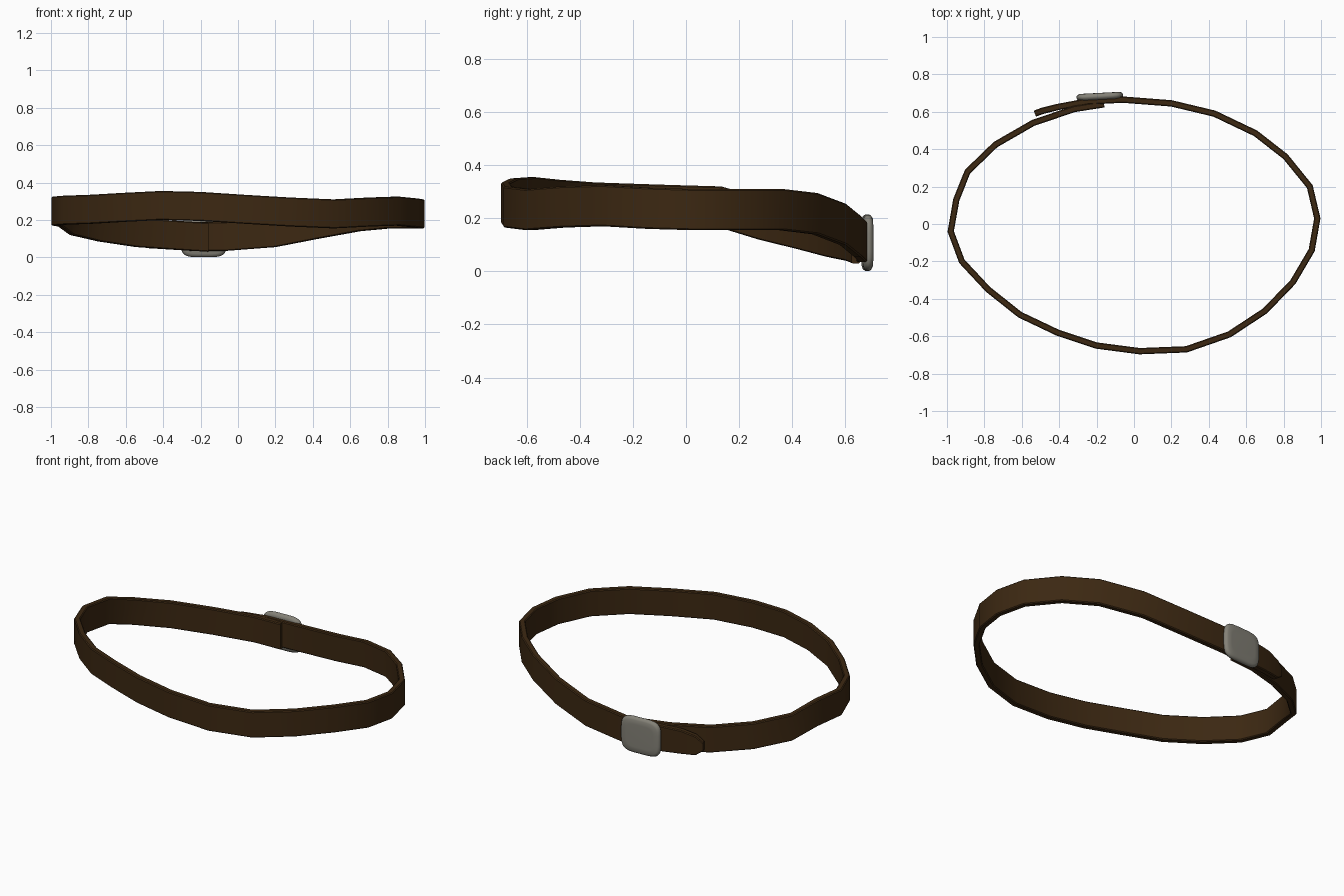
import bpy
import bmesh
import math
from mathutils import Vector, Matrix

if "Cube" in bpy.data.objects:
    bpy.data.objects.remove(bpy.data.objects["Cube"])


def make_material(name, colour, roughness):
    mat = bpy.data.materials.new(name)
    mat.use_nodes = True
    mat.diffuse_color = colour
    shader = mat.node_tree.nodes["Principled BSDF"]
    shader.inputs["Base Color"].default_value = colour
    shader.inputs["Roughness"].default_value = roughness
    return mat


def loft(name, rings, mat, angle):
    """Join equal closed rings of points into one capped solid."""
    bm = bmesh.new()
    loops = [[bm.verts.new(p) for p in ring] for ring in rings]
    for a, b in zip(loops, loops[1:]):
        for i in range(len(a)):
            j = (i + 1) % len(a)
            bm.faces.new((a[i], a[j], b[j], b[i]))
    bm.faces.new(loops[0])
    bm.faces.new(loops[-1])
    bmesh.ops.recalc_face_normals(bm, faces=bm.faces)
    mesh = bpy.data.meshes.new(name)
    bm.to_mesh(mesh)
    bm.free()
    mesh.materials.append(mat)
    obj = bpy.data.objects.new(name, mesh)
    bpy.context.collection.objects.link(obj)
    bpy.ops.object.select_all(action="DESELECT")
    obj.select_set(True)
    bpy.context.view_layer.objects.active = obj
    bpy.ops.object.shade_smooth_by_angle(angle=math.radians(angle))
    return obj


leather = make_material("dark brown leather", (0.045, 0.021, 0.006, 1), 0.7)
metal = make_material("dull grey metal", (0.23, 0.22, 0.185, 1), 0.5)

# Strap centre line: x, y and height of the lower edge, from the hidden inner
# end right around the body to the overlapping outer end
path = [
    (-.16, .64, .03), (-.32, .615, .04), (-.54, .54, .055), (-.74, .425, .085),
    (-.89, .28, .12), (-.95, .13, .165), (-.98, -.04, .17), (-.92, -.2, .175),
    (-.78, -.35, .18), (-.61, -.485, .19), (-.41, -.58, .2), (-.2, -.65, .195),
    (.03, -.68, .18), (.28, -.67, .165), (.51, -.59, .155), (.7, -.465, .165),
    (.85, -.31, .17), (.95, -.14, .16), (.98, .03, .155), (.94, .2, .155),
    (.81, .36, .155), (.65, .485, .14), (.43, .59, .1), (.2, .645, .055),
    (-.06, .665, .035), (-.25, .655, .035), (-.41, .625, .045),
    (-.49, .605, .05), (-.53, .59, .08),
]
WIDTH, HALF_THICK, CHAMFER = 0.155, 0.017, 0.005
tip_width = {len(path) - 3: 0.14, len(path) - 2: 0.115, len(path) - 1: 0.05}

rings = []
for i, (x, y, low) in enumerate(path):
    here = Vector((x, y))
    before = Vector(path[max(i - 1, 0)][:2])
    after = Vector(path[min(i + 1, len(path) - 1)][:2])
    along = (after - before).normalized()
    out = Vector((along.y, -along.x))
    high = low + tip_width.get(i, WIDTH)
    t, c = HALF_THICK, CHAMFER
    section = [(-t, low + c), (c - t, low), (t - c, low), (t, low + c),
               (t, high - c), (t - c, high), (c - t, high), (-t, high - c)]
    rings.append([(*(here + out * d), z) for d, z in section])
loft("belt_strap", rings, leather, 32)

# Buckle plate: rounded rectangle with a soft rim, facing backwards
HALF_W, HALF_H, SIDES = 0.125, 0.107, 32


def rounded_outline(inset, depth):
    ring = []
    for k in range(SIDES):
        a = math.tau * (k + 0.5) / SIDES
        ca, sa = math.cos(a), math.sin(a)
        u = math.copysign(abs(ca) ** 0.45, ca) * (HALF_W - inset)
        v = math.copysign(abs(sa) ** 0.5, sa) * (HALF_H - inset)
        ring.append((u, depth, v))
    return ring


profile = [(.018, -.018), (.006, -.014), (0, -.004), (0, .004),
           (.005, .012), (.014, .017), (.04, .018)]
buckle = loft("belt_buckle", [rounded_outline(*p) for p in profile], metal, 60)
buckle.matrix_world = (Matrix.Translation((-.183, .683, .108))
                       @ Matrix.Rotation(math.radians(3), 4, "Z"))
